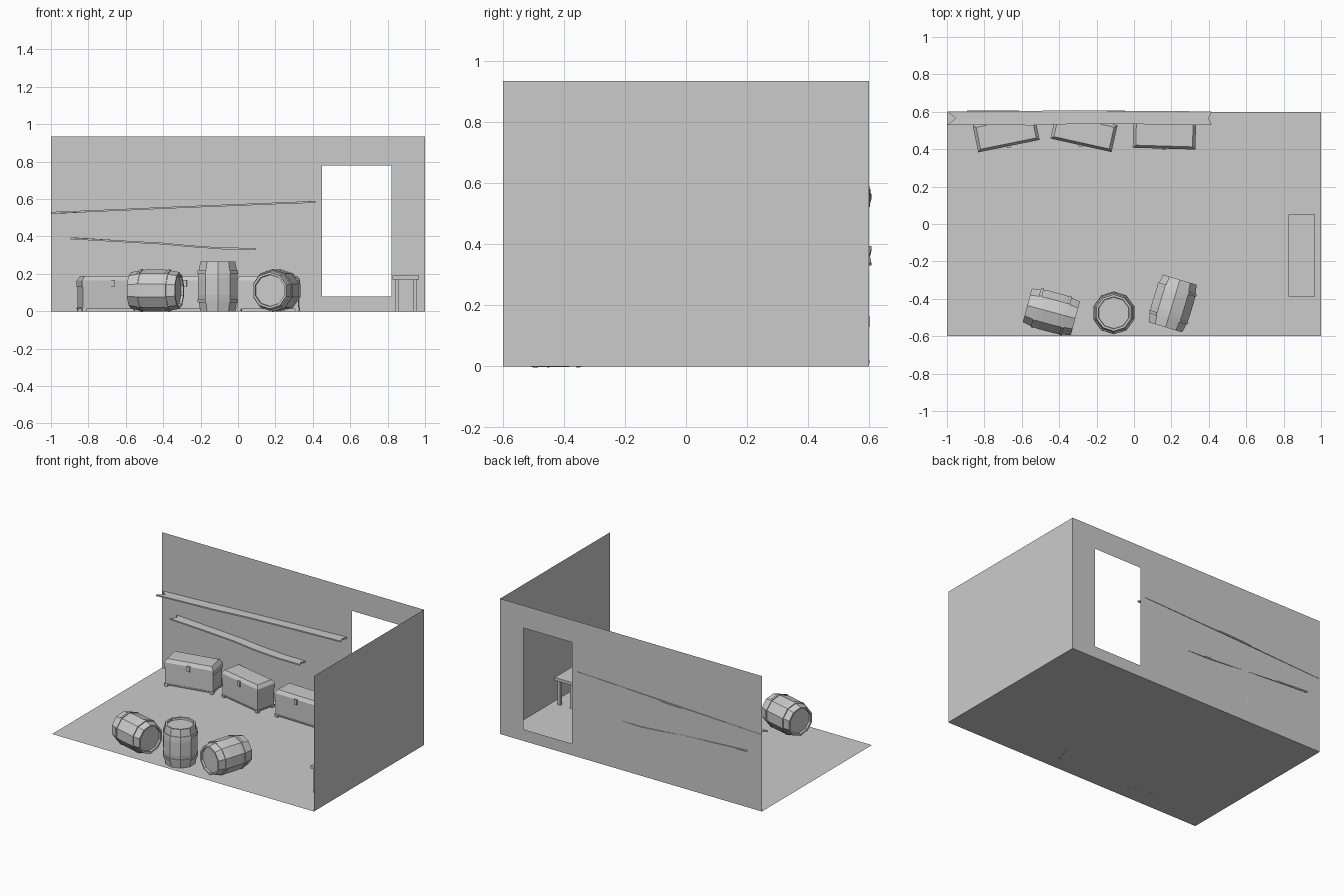
import bpy, bmesh, random
from math import sin, cos, pi, radians
from mathutils import Vector

if "Cube" in bpy.data.objects:
    bpy.data.objects.remove(bpy.data.objects["Cube"])

random.seed(4)


def make(name, verts, faces, loc=(0, 0, 0), quat=None, fix=True):
    me = bpy.data.meshes.new(name)
    bm = bmesh.new()
    vs = [bm.verts.new(v) for v in verts]
    for f in faces:
        bm.faces.new([vs[i] for i in f])
    if fix:
        bmesh.ops.recalc_face_normals(bm, faces=bm.faces[:])
    bm.to_mesh(me)
    bm.free()
    ob = bpy.data.objects.new(name, me)
    bpy.context.collection.objects.link(ob)
    ob.location = loc
    if quat:
        ob.rotation_mode = 'QUATERNION'
        ob.rotation_quaternion = quat
    return ob


def block(name, lo, hi, inset=(0, 0), **kw):
    """Box whose top can be inset to make a frustum."""
    (x0, y0, z0), (x1, y1, z1), (a, b) = lo, hi, inset
    v = [(x0, y0, z0), (x1, y0, z0), (x1, y1, z0), (x0, y1, z0),
         (x0 + a, y0 + b, z1), (x1 - a, y0 + b, z1), (x1 - a, y1 - b, z1), (x0 + a, y1 - b, z1)]
    f = [(3, 2, 1, 0), (4, 5, 6, 7), (0, 1, 5, 4), (1, 2, 6, 5), (2, 3, 7, 6), (3, 0, 4, 7)]
    return make(name, v, f, **kw)


def lathe(name, prof, loc, quat, loop=False, n=10):
    v = [(r * cos(2 * pi * (i + .5) / n), r * sin(2 * pi * (i + .5) / n), z)
         for r, z in prof for i in range(n)]
    m = len(prof)
    f = [(k * n + i, k * n + (i + 1) % n, (k + 1) % m * n + (i + 1) % n, (k + 1) % m * n + i)
         for k in range(m if loop else m - 1) for i in range(n)]
    if not loop:
        f += [tuple(range(n))[::-1], tuple(range((m - 1) * n, m * n))]
    return make(name, v, f, loc, quat)


# Room shell: floor, right wall, back wall with window opening
H = 0.935
make("floor", [(-1, -.6, 0), (1, -.6, 0), (1, .6, 0), (-1, .6, 0)], [(0, 1, 2, 3)], fix=False)
make("right_wall", [(1, -.6, 0), (1, .6, 0), (1, .6, H), (1, -.6, H)], [(3, 2, 1, 0)], fix=False)
xs, zs = (-1, .45, .82, 1), (0, .08, .78, H)
make("back_wall", [(x, .6, z) for z in zs for x in xs],
     [(r * 4 + c, r * 4 + c + 1, r * 4 + c + 5, r * 4 + c + 4)
      for r in range(3) for c in range(3) if (r, c) != (1, 1)], fix=False)


# Barrels: bulged staves, recessed heads, two hoops
def barrel(name, loc, axis):
    q = Vector(axis).to_track_quat('Z', 'Y')
    half = [(.084, .120), (.086, .133), (.098, .133), (.109, .075), (.112, .045)]
    prof = half + [(r, -z) for r, z in half[::-1]]
    lathe(name + "_staves", prof, loc, q)
    for s, tag in ((1, "upper"), (-1, "lower")):
        ring = [(.098, s * .070), (.115, s * .070), (.1125, s * .086), (.098, s * .086)]
        lathe(f"{name}_{tag}_hoop", ring, loc, q, loop=True)


barrel("standing_barrel", (-.108, -.475, .133), (0, 0, 1))
barrel("left_barrel", (-.442, -.47, .111), (.966, -.26, 0))
barrel("right_barrel", (.207, -.425, .111), (-.29, -.957, 0))


# Chests: origin at front left corner
def chest(name, loc, ang):
    W, D = .335, .147
    q = Vector((1, 0, 0)).rotation_difference(Vector((cos(radians(ang)), sin(radians(ang)), 0)))
    kw = dict(loc=loc, quat=q)
    block(name + "_body", (.004, .004, .012), (W - .004, D - .004, .13), **kw)
    block(name + "_lid_side", (0, 0, .13), (W, D, .165), **kw)
    block(name + "_lid_top", (0, 0, .165), (W, D, .188), inset=(.016, .014), **kw)
    block(name + "_latch", (W / 2 - .011, -.008, .132), (W / 2 + .011, .002, .168), **kw)
    block(name + "_plinth", (0, 0, .012), (W, D, .02), **kw)
    for i, x in enumerate((.002, W - .024)):
        for j, y in enumerate((.002, D - .024)):
            block(f"{name}_foot_{i}{j}", (x, y, 0), (x + .022, y + .022, .014), **kw)


chest("left_chest", (-.833, .383, 0), 11.5)
chest("middle_chest", (-.447, .457, 0), -12.5)
chest("right_chest", (-.007, .408, 0), -1.7)


# Warped shelf planks with ragged ends
def plank(name, spine, y0, y1, notch):
    t, rows, v = .005, len(spine), []
    for k, (x, z) in enumerate(spine):
        dx = notch if k == 0 else -.015 if k == rows - 1 else 0
        ya = y0 + random.uniform(-.004, .005)
        yb = y1 + random.uniform(-.003, .006)
        for px, y in ((x, ya), (x + dx, (ya + yb) / 2), (x, yb)):
            v += [(px, y, z - t), (px, y, z + t * .8)]
    f = []
    for k in range(rows - 1):
        a, b = k * 6, k * 6 + 6
        for c in (0, 2):
            f += [(a + c, a + c + 2, b + c + 2, b + c), (a + c + 1, b + c + 1, b + c + 3, a + c + 3)]
        f += [(a, b, b + 1, a + 1), (a + 4, a + 5, b + 5, b + 4)]
    for e in (0, rows * 6 - 6):
        f += [(e, e + 1, e + 3, e + 2), (e + 2, e + 3, e + 5, e + 4)]
    make(name, v, f)


plank("upper_shelf", [(-.998, .527), (-.8, .535), (-.55, .546), (-.3, .557), (0, .569), (.2, .577), (.415, .585)],
      .531, .604, .045)
plank("lower_shelf", [(-.895, .39), (-.65, .376), (-.4, .362), (-.25, .348), (-.08, .336), (.097, .335)],
      .535, .602, .03)

# Bench against the right wall
block("bench_top", (.827, -.388, .17), (.967, .052, .19))
for i, x in enumerate((.839, .935)):
    for j, y in enumerate((-.372, .015)):
        block(f"bench_leg_{i}{j}", (x, y, 0), (x + .022, y + .022, .17))
